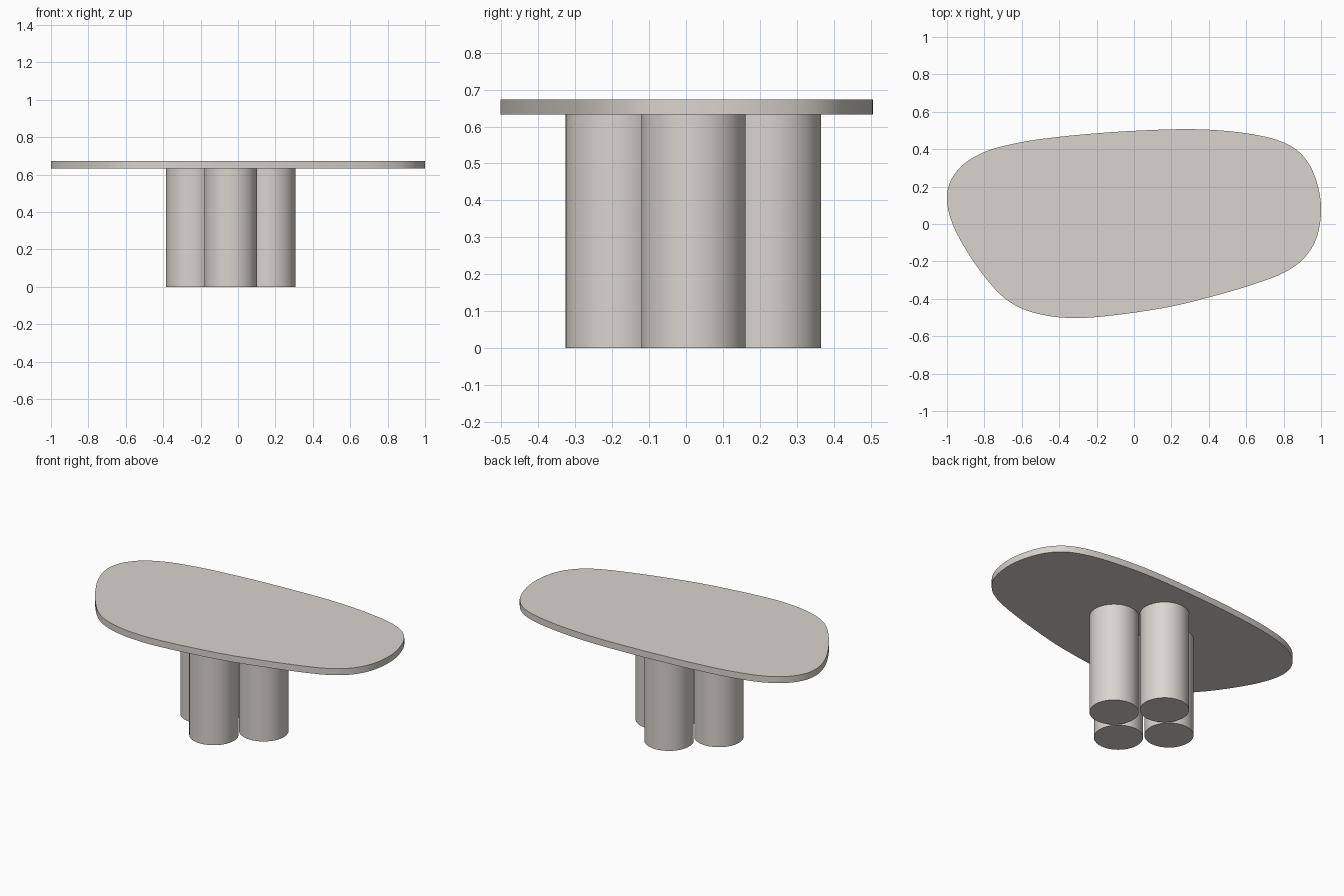
import bpy, bmesh, math
from mathutils import Vector

if "Cube" in bpy.data.objects:
    bpy.data.objects.remove(bpy.data.objects["Cube"])

stone = bpy.data.materials.new("warm_grey_stone")
stone.diffuse_color = (0.69, 0.66, 0.62, 1)
stone.use_nodes = True
stone.node_tree.nodes["Principled BSDF"].inputs["Base Color"].default_value = stone.diffuse_color


def prism(name, outline, z0, z1):
    """Extrude a closed outline (counter-clockwise) from z0 to z1."""
    bm = bmesh.new()
    low = [bm.verts.new((x, y, z0)) for x, y in outline]
    high = [bm.verts.new((x, y, z1)) for x, y in outline]
    bm.faces.new(low[::-1])
    bm.faces.new(high)
    n = len(outline)
    for i in range(n):
        j = (i + 1) % n
        bm.faces.new((low[i], low[j], high[j], high[i])).smooth = True
    # keep the rims crisp
    for e in bm.edges:
        if any(len(f.verts) > 4 for f in e.link_faces):
            e.smooth = False
    mesh = bpy.data.meshes.new(name)
    bm.to_mesh(mesh)
    bm.free()
    mesh.materials.append(stone)
    obj = bpy.data.objects.new(name, mesh)
    bpy.context.collection.objects.link(obj)
    return obj


def smooth_loop(points, steps):
    """Closed centripetal Catmull-Rom curve through the points."""
    pts = [Vector(p) for p in points]
    n, out = len(pts), []
    for i in range(n):
        p = [pts[(i + k - 1) % n] for k in range(4)]
        t = [0.0]
        for a, b in zip(p, p[1:]):
            t.append(t[-1] + math.sqrt((b - a).length))
        for s in range(steps):
            u = t[1] + (t[2] - t[1]) * s / steps
            a = [p[k].lerp(p[k + 1], (u - t[k]) / (t[k + 1] - t[k])) for k in range(3)]
            b = [a[k].lerp(a[k + 1], (u - t[k]) / (t[k + 2] - t[k])) for k in range(2)]
            out.append(tuple(b[0].lerp(b[1], (u - t[1]) / (t[2] - t[1]))))
    return out


# Pebble-shaped table top
pebble = [
    (0.25, 0.507), (0.0, 0.498), (-0.2, 0.485), (-0.4, 0.466), (-0.6, 0.438),
    (-0.8, 0.385), (-0.92, 0.312), (-0.985, 0.22), (-1.0, 0.12), (-0.97, 0.0),
    (-0.9, -0.135), (-0.8, -0.28), (-0.7, -0.39), (-0.6, -0.452), (-0.46, -0.491),
    (-0.3, -0.503), (-0.1, -0.487), (0.2, -0.441), (0.4, -0.392), (0.6, -0.335),
    (0.8, -0.261), (0.9, -0.192), (0.97, -0.09), (1.0, 0.06), (0.984, 0.2),
    (0.93, 0.33), (0.85, 0.41), (0.75, 0.454), (0.6, 0.485), (0.42, 0.503),
]
prism("table_top", smooth_loop(pebble, 5), 0.632, 0.673)

# Four round legs clustered in a diamond
radius, spread, cx, cy = 0.141, 0.205, -0.039, 0.020
for name, dx, dy in (("front_leg", 0, -1), ("right_leg", 1, 0),
                     ("back_leg", 0, 1), ("left_leg", -1, 0)):
    circle = [(cx + spread * dx + radius * math.cos(math.tau * k / 64),
               cy + spread * dy + radius * math.sin(math.tau * k / 64)) for k in range(64)]
    prism(name, circle, 0.0, 0.632)
